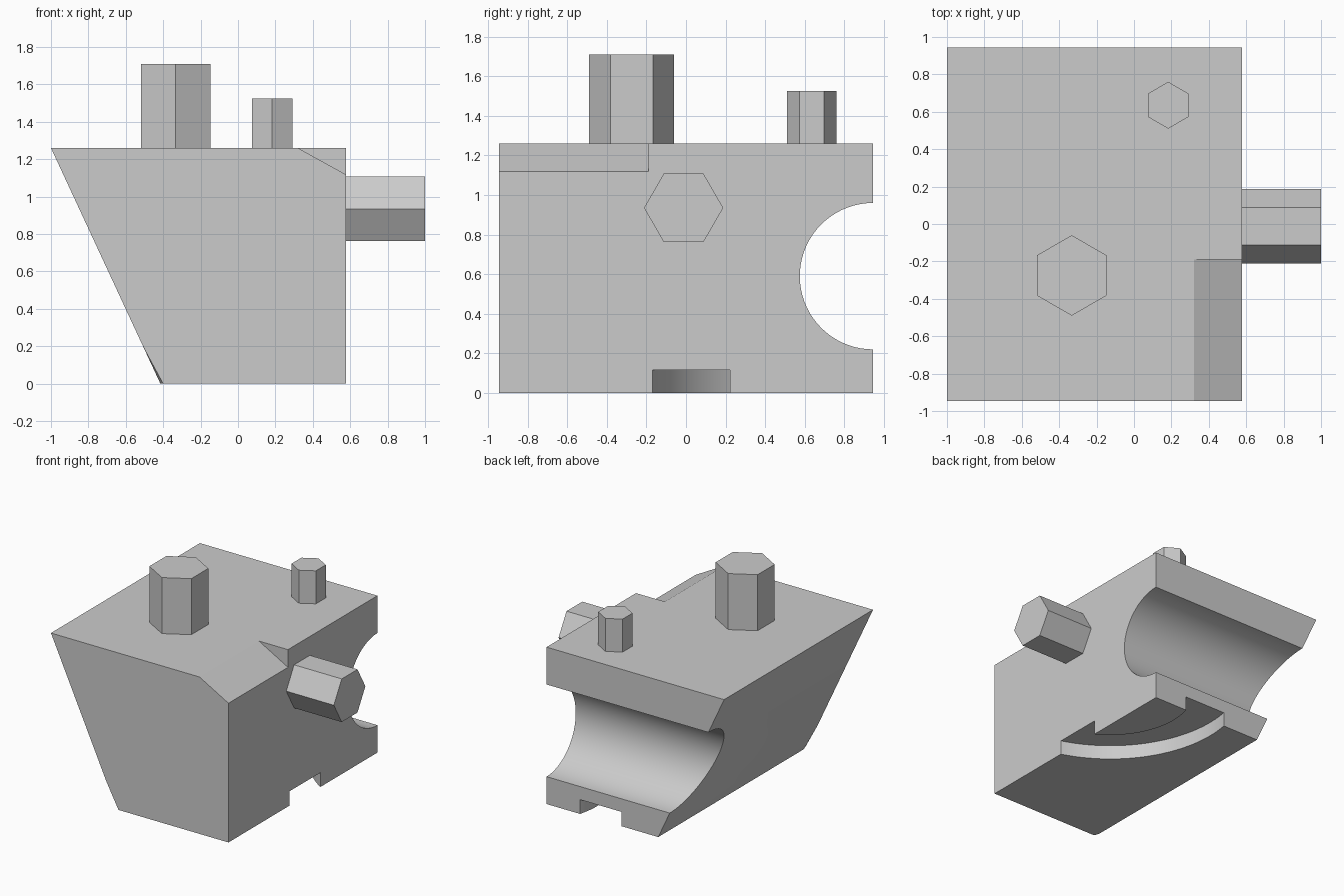
import bpy
import bmesh
from math import cos, sin, radians
from mathutils import Vector

if "Cube" in bpy.data.objects:
    bpy.data.objects.remove(bpy.data.objects["Cube"])

grey = bpy.data.materials.new("plain grey")
grey.use_nodes = True
COLOUR = (0.6, 0.6, 0.6, 1)
grey.diffuse_color = COLOUR
grey.node_tree.nodes["Principled BSDF"].inputs["Base Color"].default_value = COLOUR


def finish(name, bm):
    bmesh.ops.recalc_face_normals(bm, faces=bm.faces)
    mesh = bpy.data.meshes.new(name)
    bm.to_mesh(mesh)
    bm.free()
    mesh.materials.append(grey)
    obj = bpy.data.objects.new(name, mesh)
    bpy.context.collection.objects.link(obj)
    return obj


def prism(name, outline, axis, lo, hi):
    """Extrude a 2D outline along x, y or z; the outline uses the other two axes."""
    def place(a, b, c):
        return {"x": (c, a, b), "y": (a, c, b), "z": (a, b, c)}[axis]
    bm = bmesh.new()
    face = bm.faces.new([bm.verts.new(place(a, b, lo)) for a, b in outline])
    out = bmesh.ops.extrude_face_region(bm, geom=[face])
    verts = [g for g in out["geom"] if isinstance(g, bmesh.types.BMVert)]
    bmesh.ops.translate(bm, verts=verts, vec=Vector(place(0, 0, hi - lo)))
    return finish(name, bm)


def arc(cx, cy, r, start, end, steps):
    angles = [radians(start + (end - start) * i / steps) for i in range(steps + 1)]
    return [(cx + r * cos(a), cy + r * sin(a)) for a in angles]


def hexagon(cx, cy, r):
    return arc(cx, cy, r, 0, 300, 5)


# Body: block with one slanted side and a tiny nick at its lower front corner
D, TOP, SIDE = 0.945, 1.26, 0.577
bm = bmesh.new()
corners = [(x, y, z) for y in (-D, D) for x, z in ((-1, TOP), (SIDE, TOP), (SIDE, 0))]
corners += [(-0.415, D, 0), (-0.415, -0.9, 0), (-0.4, -D, 0), (-0.508, -D, 0.2)]
for co in corners:
    bm.verts.new(co)
bmesh.ops.convex_hull(bm, input=bm.verts)
bmesh.ops.dissolve_limit(bm, angle_limit=0.002, verts=bm.verts, edges=bm.edges)
body = finish("body", bm)

# Cutters: round channel at the back, curved slot below, sloped notch on top
channel = prism("channel_cutter", arc(D, 0.59, 0.37, 0, 355, 71), "x", -1.5, 1.5)
ring = arc(0.878, 0.768, 0.984, 150, 280, 60) + arc(0.878, 0.768, 0.623, 280, 150, 60)
slot = prism("slot_cutter", ring, "z", -0.2, 0.115)
slope = (TOP - 1.118) / (SIDE - 0.32)
wedge = [(0.32 - 0.2, TOP + 0.2 * slope), (0.32 + 0.4, TOP - 0.4 * slope), (0.72, 1.5)]
notch = prism("notch_cutter", wedge, "y", -1.2, -0.19)

bpy.context.view_layer.objects.active = body
for cutter in (channel, slot, notch):
    mod = body.modifiers.new(cutter.name, "BOOLEAN")
    mod.operation = "DIFFERENCE"
    mod.solver = "EXACT"
    mod.object = cutter
    bpy.ops.object.modifier_apply(modifier=mod.name)
    bpy.data.objects.remove(cutter)

# Smooth the curved walls, keep the edges sharp
bpy.ops.object.select_all(action="DESELECT")
body.select_set(True)
bpy.ops.object.shade_smooth_by_angle(angle=radians(25))

# Hexagonal pegs
for name, x, y, r, height in (("large_top_peg", -0.333, -0.275, 0.215, 1.71),
                              ("small_top_peg", 0.183, 0.635, 0.125, 1.525)):
    outline = [(x - b, y + a) for a, b in hexagon(0, 0, r)]
    prism(name, outline, "z", TOP - 0.02, height)
prism("side_peg", hexagon(-0.012, 0.935, 0.2), "x", SIDE - 0.02, 1.0)
